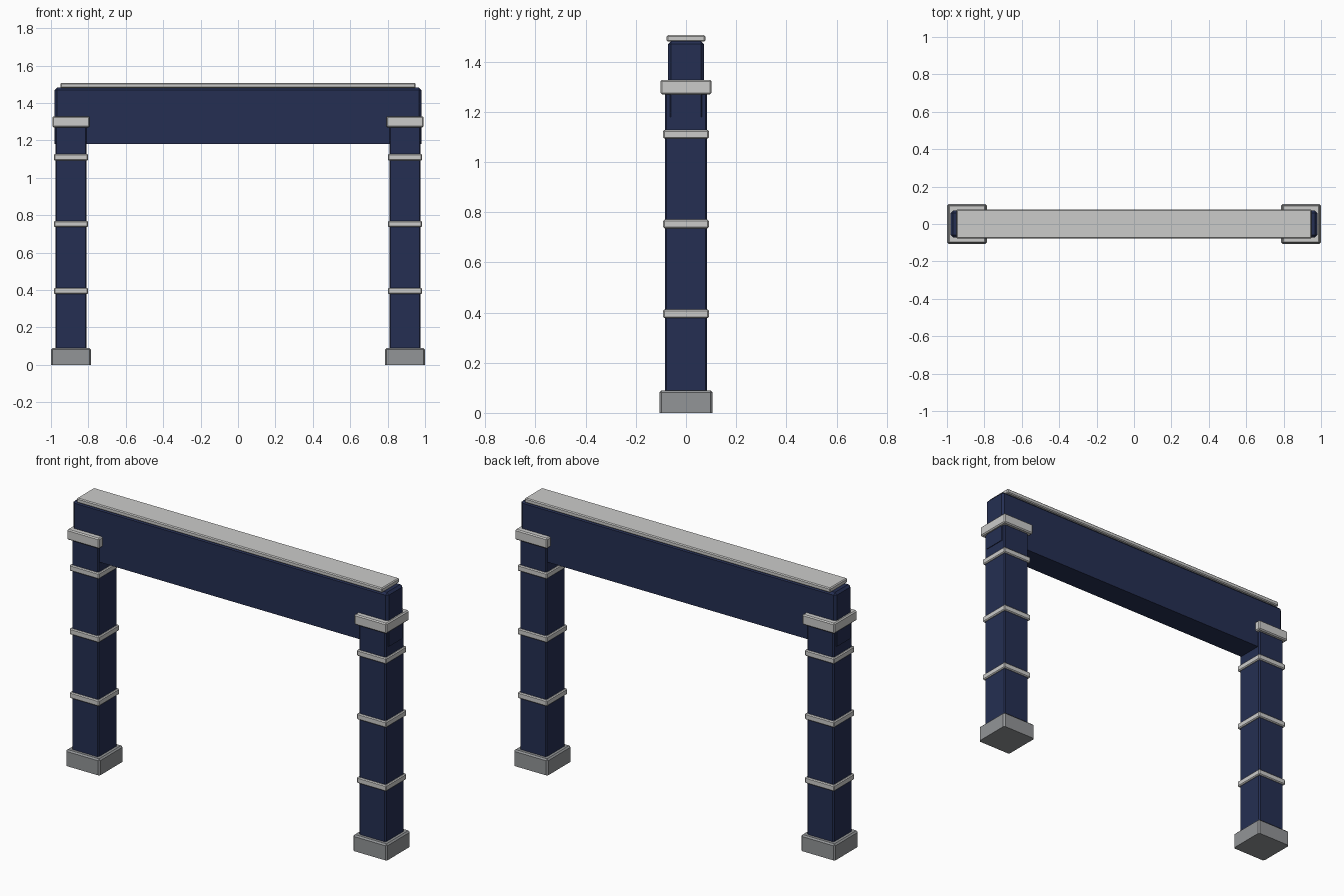
import bpy
import bmesh

cube = bpy.data.objects.get("Cube")
if cube:
    bpy.data.objects.remove(cube, do_unlink=True)


def material(name, rgb):
    mat = bpy.data.materials.new(name)
    mat.use_nodes = True
    mat.diffuse_color = (*rgb, 1)
    mat.node_tree.nodes["Principled BSDF"].inputs["Base Color"].default_value = (*rgb, 1)
    return mat


navy = material("navy paint", (0.018, 0.028, 0.085))
pale = material("pale grey trim", (0.60, 0.60, 0.59))
stone = material("stone grey", (0.29, 0.30, 0.31))


def block(name, mat, x, width, depth, z0, z1, bevel, flat_bottom=False):
    """Box between heights z0 and z1 with chamfered edges."""
    bm = bmesh.new()
    bmesh.ops.create_cube(bm, size=1)
    for v in bm.verts:
        v.co = (v.co.x * width, v.co.y * depth, z0 if v.co.z < 0 else z1)
    edges = [e for e in bm.edges
             if not flat_bottom or any(v.co.z > z0 + 0.001 for v in e.verts)]
    bmesh.ops.bevel(bm, geom=edges, offset=bevel, segments=1, affect='EDGES')
    mesh = bpy.data.meshes.new(name)
    bm.to_mesh(mesh)
    bm.free()
    mesh.materials.append(mat)
    obj = bpy.data.objects.new(name, mesh)
    obj.location.x = x
    bpy.context.collection.objects.link(obj)
    return obj


# Posts with footing, bands and collar
for side, sign in (("left", 1), ("right", -1)):
    x = sign * 0.893
    block(f"{side}_footing", stone, x, 0.212, 0.212, 0, 0.09, 0.008, True)
    block(f"{side}_post", navy, x, 0.166, 0.166, 0.06, 1.275, 0.006)
    for i, z in enumerate((0.395, 0.753, 1.11)):
        block(f"{side}_band_{i + 1}", pale, x, 0.183, 0.183, z - 0.017, z + 0.017, 0.005)
    block(f"{side}_collar", pale, x, 0.2, 0.204, 1.27, 1.328, 0.006)

# Crossbeam and its top plate
block("crossbeam", navy, 0, 1.96, 0.142, 1.18, 1.482, 0.012, True)
block("top_plate", pale, 0, 1.9, 0.154, 1.48, 1.506, 0.005)
